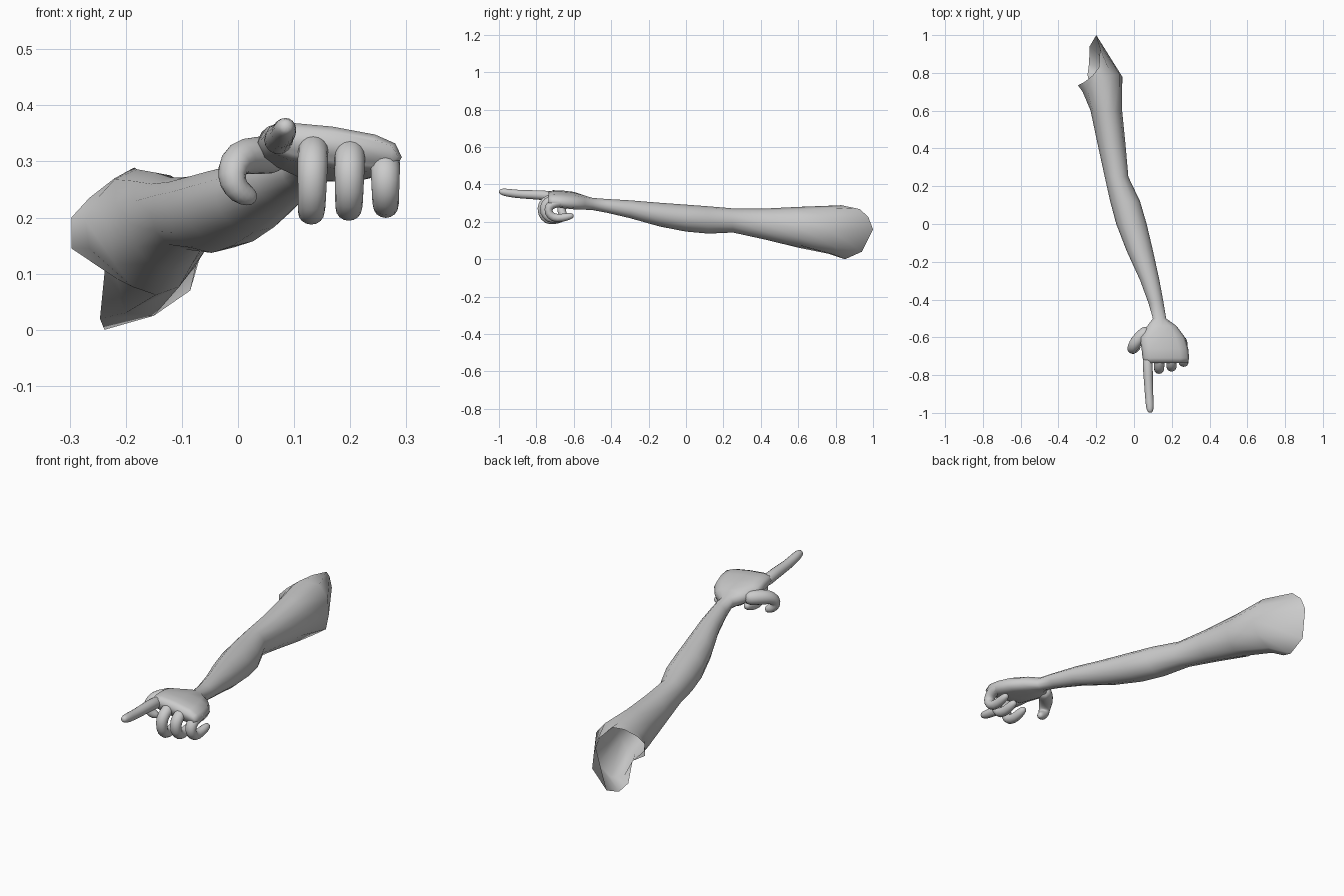
import bpy, bmesh
from math import sin, cos, pi, copysign
from mathutils import Vector

if "Cube" in bpy.data.objects:
    bpy.data.objects.remove(bpy.data.objects["Cube"])

N = 12


def loft(name, rings, cap_start, cap_end, subsurf=0):
    """Skin a list of equal-length point rings into one smooth object."""
    bm = bmesh.new()
    vs = [[bm.verts.new(p) for p in r] for r in rings]
    n = len(rings[0])
    for a, b in zip(vs, vs[1:]):
        for i in range(n):
            j = (i + 1) % n
            bm.faces.new((a[i], a[j], b[j], b[i]))
    if cap_start:
        bm.faces.new(vs[0][::-1])
    if cap_end:
        bm.faces.new(vs[-1])
    bmesh.ops.recalc_face_normals(bm, faces=bm.faces)
    me = bpy.data.meshes.new(name)
    bm.to_mesh(me)
    bm.free()
    for p in me.polygons:
        p.use_smooth = True
    ob = bpy.data.objects.new(name, me)
    bpy.context.collection.objects.link(ob)
    if subsurf:
        ob.modifiers.new("round", 'SUBSURF').levels = subsurf
        ob.modifiers["round"].render_levels = subsurf
    return ob


def section(y, x0, x1, z0, z1, tilt=0.0, power=1.0):
    """Oval cross-section from its extents; tilt lowers the +x side."""
    cx, cz, rx, rz = (x0 + x1) / 2, (z0 + z1) / 2, (x1 - x0) / 2, (z1 - z0) / 2
    ring = []
    for i in range(N):
        c, s = cos(2 * pi * i / N), sin(2 * pi * i / N)
        dx = rx * copysign(abs(c) ** power, c)
        dz = rz * copysign(abs(s) ** power, s)
        ring.append((cx + dx, y, cz + dz - tilt * dx))
    return ring


def finger(name, path, n=8):
    """Tube along (x, y, z, radius) points with a rounded tip."""
    pts = [Vector(p[:3]) for p in path]
    rings = []
    for i, p in enumerate(pts):
        t = (pts[min(i + 1, len(pts) - 1)] - pts[max(i - 1, 0)]).normalized()
        side = Vector((1, 0, 0))
        side = (side - t * side.dot(t)).normalized()
        up = t.cross(side)
        r = path[i][3] * 1.05
        rings.append([p + side * r * cos(2 * pi * k / n) + up * r * sin(2 * pi * k / n)
                      for k in range(n)])
    return loft(name, rings, True, True, 1)


# open shoulder edge and the ring just inside it
rim = [(-.2, 1.0, .16), (-.195, .975, .225), (-.18, .93, .268), (-.185, .83, .289),
       (-.22, .785, .27), (-.265, .75, .235), (-.297, .735, .2), (-.297, .735, .145),
       (-.237, .745, .11), (-.246, .79, .02), (-.238, .85, .0), (-.235, .94, .04)]
shoulder = [(-.062, .78, .15), (-.075, .79, .22), (-.12, .79, .275), (-.18, .76, .286),
            (-.22, .735, .268), (-.25, .72, .235), (-.272, .7, .195), (-.265, .7, .145),
            (-.215, .71, .09), (-.2, .76, .03), (-.15, .79, .025), (-.085, .79, .07)]

# upper arm, forearm, wrist and palm
sections = [
    (.6, -.23, -.063, .062, .28), (.42, -.192, -.045, .106, .271),
    (.25, -.155, -.03, .143, .272), (.12, -.126, .032, .137, .283),
    (0, -.094, .067, .148, .292), (-.14, -.04, .1, .175, .302),
    (-.3, .033, .135, .22, .315), (-.42, .077, .157, .248, .322),
    (-.5, .1, .17, .263, .328, .05), (-.54, .07, .225, .265, .34, .1, .85),
    (-.6, .03, .27, .272, .355, .13, .75), (-.66, .04, .287, .28, .361, .14, .7),
    (-.71, .045, .292, .288, .362, .14, .7), (-.735, .055, .285, .3, .352, .14, .7)]
loft("arm_and_palm", [rim, shoulder] + [section(*s) for s in sections], False, True)

# pointing index finger
finger("index_finger", [(.07, -.67, .332, .029), (.074, -.78, .345, .027),
                        (.078, -.88, .346, .023), (.083, -.95, .355, .023),
                        (.085, -.985, .361, .019), (.086, -1.0, .364, .01)])

# curled fingers: (name, x at knuckle, x at tip, y shift, knuckle z, height scale, radius)
for name, x0, x1, dy, z, h, r in (("middle_finger", .135, .128, 0, .33, 1.0, .028),
                                  ("ring_finger", .2, .196, .012, .325, .9, .028),
                                  ("little_finger", .262, .264, .035, .308, .72, .027)):
    curl = [(-.68, 0, 1), (-.735, -.008, 1.02), (-.77, -.035, 1.02), (-.772, -.085, .95),
            (-.745, -.122, .92), (-.7, -.122, .85), (-.655, -.108, .75), (-.635, -.1, .4)]
    finger(name, [(x0 + (x1 - x0) * i / 7, y + dy, z + dz * h, r * k)
                  for i, (y, dz, k) in enumerate(curl)])

# thumb hanging beside the palm
finger("thumb", [(.085, -.555, .31, .035), (.035, -.595, .312, .036), (.002, -.635, .308, .034),
                 (-.011, -.662, .287, .028), (-.011, -.666, .262, .026),
                 (.004, -.66, .244, .024), (.022, -.652, .236, .018), (.032, -.648, .233, .009)])
